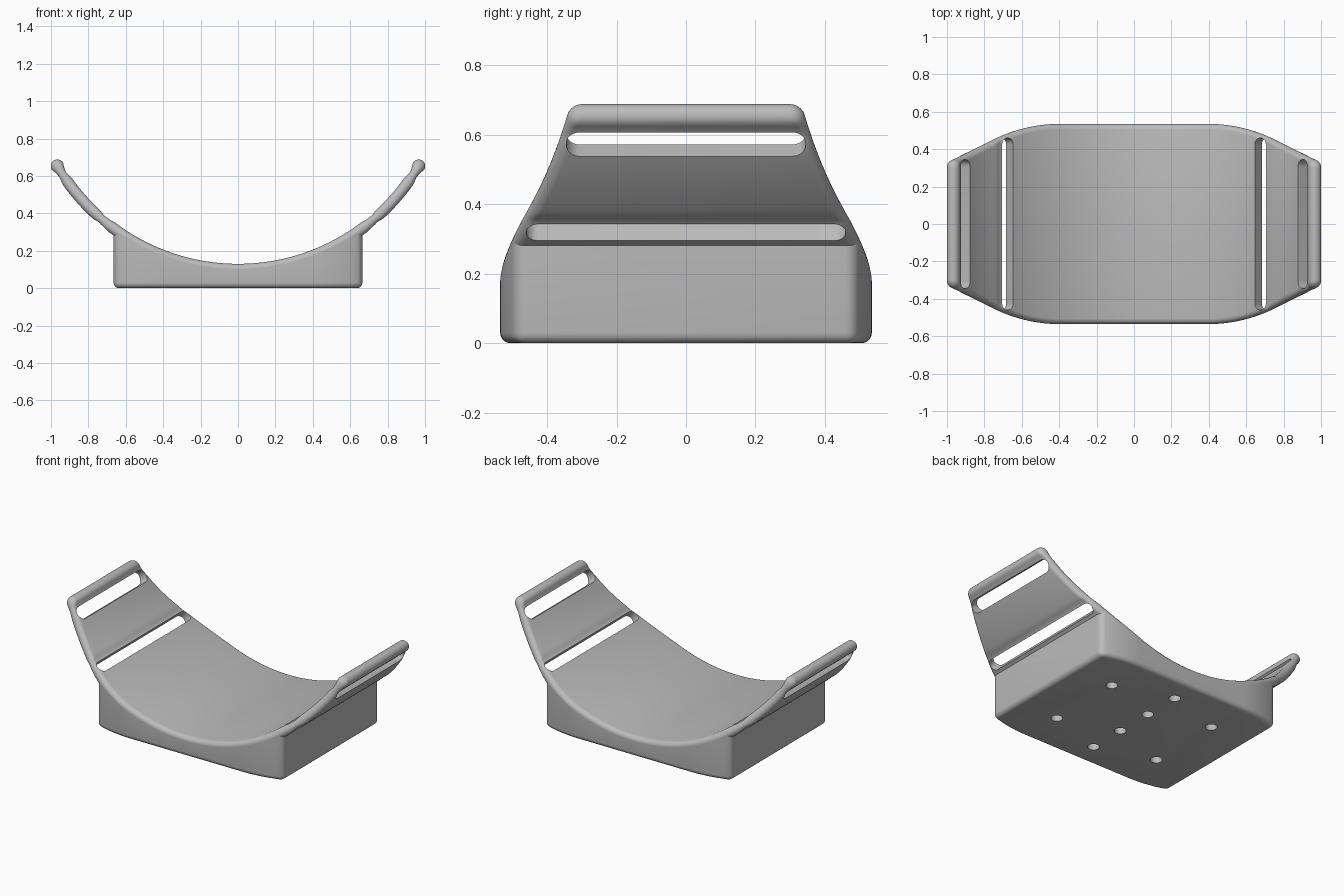
import bpy, bmesh
from math import sin, cos, pi, sqrt, exp, radians, degrees, asin

cube = bpy.data.objects.get("Cube")
if cube:
    bpy.data.objects.remove(cube, do_unlink=True)

# One plain grey plastic
grey = bpy.data.materials.new("plain_grey")
grey.use_nodes = True
grey.diffuse_color = (0.5, 0.5, 0.5, 1)
grey.node_tree.nodes["Principled BSDF"].inputs["Base Color"].default_value = (0.5, 0.5, 0.5, 1)

ARC_R, ARC_Z = 1.12, 1.22      # middle of the curved strap
TIP, BULB = 59.6, 0.035        # angle and radius of the rolled ends
WALL = 0.665                   # half length of the base block


def half_width(x):
    """Plan outline: straight, then an arc, then a straight taper."""
    x, r, turn = abs(x), 0.77, radians(27)
    if x < 0.4:
        return 0.535
    if x < 0.4 + r * sin(turn):
        return 0.535 - r + sqrt(r * r - (x - 0.4) ** 2)
    return 0.535 - r * (1 - cos(turn)) - (x - 0.4 - r * sin(turn)) * 0.5


def half_thickness(deg):
    """Thin strap, slightly pinched at the slots, with a rolled end."""
    deg = abs(deg)
    h = 0.03 - sum(0.007 * exp(-((deg - c) / 1.3) ** 2) for c in (40.5, 57))
    s = radians(TIP - deg) * ARC_R
    return max(h, sqrt(max(BULB ** 2 - s * s, 0)))


def finish(bm, name):
    bmesh.ops.recalc_face_normals(bm, faces=bm.faces)
    mesh = bpy.data.meshes.new(name)
    bm.to_mesh(mesh)
    bm.free()
    mesh.materials.append(grey)
    obj = bpy.data.objects.new(name, mesh)
    bpy.context.collection.objects.link(obj)
    return obj


def prism(name, outline, z0, z1):
    bm = bmesh.new()
    low, high = [[bm.verts.new((x, y, z)) for x, y in outline] for z in (z0, z1)]
    bm.faces.new(low)
    bm.faces.new(high)
    for i in range(len(low)):
        j = (i + 1) % len(low)
        bm.faces.new((low[i], low[j], high[j], high[i]))
    return finish(bm, name)


def apply(obj, mod):
    bpy.ops.object.select_all(action="DESELECT")
    bpy.context.view_layer.objects.active = obj
    obj.select_set(True)
    bpy.ops.object.modifier_apply(modifier=mod.name)


def cut(obj, cutter):
    mod = obj.modifiers.new("cut", "BOOLEAN")
    mod.operation = "DIFFERENCE"
    mod.solver = "EXACT"
    mod.object = cutter
    apply(obj, mod)


# Curved strap: rounded sections lofted along the arc
stations = []
STEPS = 240
for i in range(STEPS + 1):
    deg = -TIP + 2 * TIP * i / STEPS
    stations.append((deg, half_thickness(deg), 0))
for k in range(1, 9):
    phi = radians(84) * k / 8
    deg = TIP + degrees(BULB * sin(phi) / ARC_R)
    end = (BULB * cos(phi), BULB * (1 - cos(phi)))
    stations.append((deg, *end))
    stations.insert(0, (-deg, *end))

bm = bmesh.new()
rings = []
for deg, h, inset in stations:
    t = radians(deg)
    w = half_width(ARC_R * sin(t)) - inset
    ring = []
    for side in (1, -1):
        for k in range(11):
            a = -pi / 2 + pi * k / 10
            y = side * (w - h + h * cos(a))
            r = ARC_R - side * h * sin(a)
            ring.append(bm.verts.new((r * sin(t), y, ARC_Z - r * cos(t))))
    rings.append(ring)
for a, b in zip(rings, rings[1:]):
    for i in range(len(a)):
        j = (i + 1) % len(a)
        bm.faces.new((a[i], a[j], b[j], b[i]))
bm.faces.new(rings[0])
bm.faces.new(rings[-1])
strap = finish(bm, "curved_strap")

# Base block: plan outline with softened corners, hollowed by the arc
xs = [-WALL + 2 * WALL * i / 48 for i in range(49)]
outline = [(x, -half_width(x)) for x in xs] + [(x, half_width(x)) for x in reversed(xs)]
block = prism("base_block", outline, 0, 0.5)
bevel = block.modifiers.new("soft_edges", "BEVEL")
bevel.width = 0.03
bevel.segments = 5
bevel.limit_method = "ANGLE"
bevel.angle_limit = radians(35)
apply(block, bevel)

bpy.ops.mesh.primitive_cylinder_add(vertices=240, radius=ARC_R, depth=3,
                                    location=(0, 0, ARC_Z), rotation=(pi / 2, 0, 0))
hollow = bpy.context.object
hollow.data.materials.append(grey)
cutters = [hollow]
cut(block, hollow)

# Strap slots: two on each arm, square to the curve
for deg, half_len, r in ((38.2, 0.46, 0.035), (55.6, 0.345, 0.04)):
    for side in (-1, 1):
        t = side * radians(deg)
        stadium = [(r * cos(a + pi * k / 12), s * (half_len - r) + r * sin(a + pi * k / 12))
                   for s, a in ((1, 0), (-1, pi)) for k in range(13)]
        slot = prism("slot_cutter", stadium, -0.1, 0.1)
        slot.location = (ARC_R * sin(t), 0, ARC_Z - ARC_R * cos(t))
        slot.rotation_euler = (0, -t, 0)
        cutters.append(slot)
        cut(strap, slot)
        if deg < 45:
            cut(block, slot)

# Blind screw holes under the block
holes = [(x, y) for x in (-0.38, 0.38) for y in (-0.25, 0.25)]
holes += [(0, s * y) for s in (-1, 1) for y in (0.125, 0.37)]
for x, y in holes:
    circle = [(x + 0.035 * cos(pi * k / 12), y + 0.035 * sin(pi * k / 12)) for k in range(24)]
    hole = prism("hole_cutter", circle, -0.1, 0.065)
    cutters.append(hole)
    cut(block, hole)

for c in cutters:
    bpy.data.objects.remove(c, do_unlink=True)

# Smooth curves, crisp cut edges
bpy.ops.object.select_all(action="DESELECT")
for obj in (strap, block):
    obj.select_set(True)
bpy.context.view_layer.objects.active = strap
bpy.ops.object.shade_smooth_by_angle(angle=radians(35))
